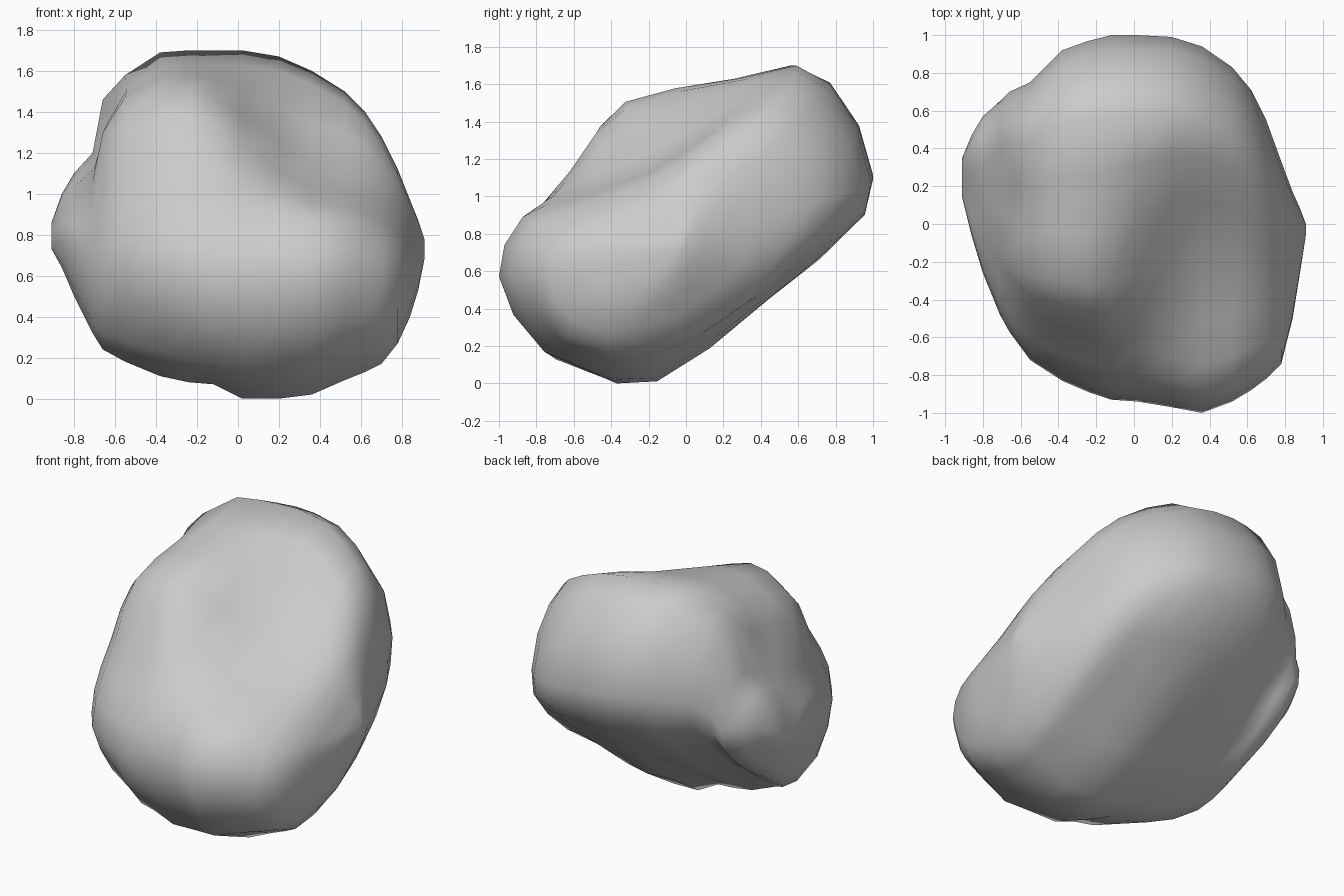
import bpy, bmesh
from mathutils import Vector

# Side outlines (y, z) of the boulder: right half with a shelf, left half with a hump
RIGHT = [(-1, .6), (-.97, .78), (-.87, .94), (-.74, 1.01), (-.5, 1.09), (-.15, 1.23),
         (.15, 1.43), (.4, 1.63), (.6, 1.7), (.76, 1.6), (.93, 1.35), (1, 1.1),
         (.97, .94), (.72, .7), (.47, .48), (.13, .2), (-.16, .02), (-.38, .01),
         (-.75, .17), (-.92, .38)]
LEFT = [(-.84, .6), (-.8, .78), (-.7, .95), (-.55, 1.15), (-.43, 1.37), (-.3, 1.5),
        (-.05, 1.57), (.25, 1.62), (.54, 1.69), (.72, 1.6), (.86, 1.38), (.93, 1.12),
        (.88, .92), (.66, .7), (.42, .5), (.1, .28), (-.14, .12), (-.33, .1),
        (-.62, .2), (-.78, .4)]
# Rounder outline used towards both ends
END = [(0, .36), (.02, .48), (.07, .57), (.15, .63), (.27, .7), (.42, .79), (.56, .89),
       (.68, .97), (.8, 1), (.89, .95), (.96, .86), (1, .68), (.99, .52), (.92, .37),
       (.79, .22), (.61, .08), (.45, .02), (.3, 0), (.13, .07), (.04, .2)]

# Extents of each slice: x, front y, back y, bottom z, top z
SLICES = [(-.91, .14, .35, .73, .86), (-.86, -.06, .47, .64, 1.0), (-.8, -.26, .57, .5, 1.1),
          (-.71, -.48, .65, .32, 1.2), (-.66, -.57, .7, .24, 1.46), (-.55, -.72, .75, .18, 1.58),
          (-.38, -.83, .92, .11, 1.69), (-.24, -.89, .97, .08, 1.7), (-.12, -.93, 1, .07, 1.7),
          (.02, -.94, 1, 0, 1.7), (.2, -.97, .99, 0, 1.67), (.36, -1, .94, .02, 1.6),
          (.52, -.94, .83, .09, 1.5), (.62, -.88, .71, .13, 1.4), (.7, -.82, .55, .17, 1.28),
          (.78, -.74, .33, .27, 1.12), (.84, -.5, .17, .4, .97), (.88, -.25, .08, .53, .87),
          (.91, -.06, 0, .68, .78)]

# Shallow hollows: centre, radius, depth
DENTS = [((-.42, -.65, .35), .28, .05), ((-.64, .18, 1.32), .28, .07), ((.1, .35, .42), .25, .03)]


def normalised(profile):
    ys, zs = zip(*profile)
    return [Vector(((y - min(ys)) / (max(ys) - min(ys)), (z - min(zs)) / (max(zs) - min(zs))))
            for y, z in profile]


def smoothstep(a, b, x):
    t = min(1, max(0, (x - a) / (b - a)))
    return t * t * (3 - 2 * t)


def dented(p):
    inward = (Vector((0, 0, .85)) - p).normalized()
    for c, radius, depth in DENTS:
        t = (p - Vector(c)).length / radius
        if t < 1:
            p = p + inward * depth * (1 - t * t) ** 2
    return p


# Boulder: loft the blended outline through the slices
left, right, end = normalised(LEFT), normalised(RIGHT), normalised(END)
bm = bmesh.new()
rings = []
for x, y0, y1, z0, z1 in SLICES:
    to_right = smoothstep(-.25, .35, x)
    to_end = smoothstep(.4, .8, x) + smoothstep(.6, .85, -x)
    ring = []
    for a, b, c in zip(left, right, end):
        u, v = a.lerp(b, to_right).lerp(c, to_end)
        ring.append(bm.verts.new(dented(Vector((x, y0 + (y1 - y0) * u, z0 + (z1 - z0) * v)))))
    rings.append(ring)
n = len(left)
for a, b in zip(rings, rings[1:]):
    for i in range(n):
        j = (i + 1) % n
        bm.faces.new((a[i], a[j], b[j], b[i]))
bm.faces.new(rings[0])
bm.faces.new(rings[-1])
bmesh.ops.recalc_face_normals(bm, faces=bm.faces)
for f in bm.faces:
    f.smooth = True
mesh = bpy.data.meshes.new("boulder")
bm.to_mesh(mesh)
bm.free()
boulder = bpy.data.objects.new("boulder", mesh)
bpy.context.collection.objects.link(boulder)
